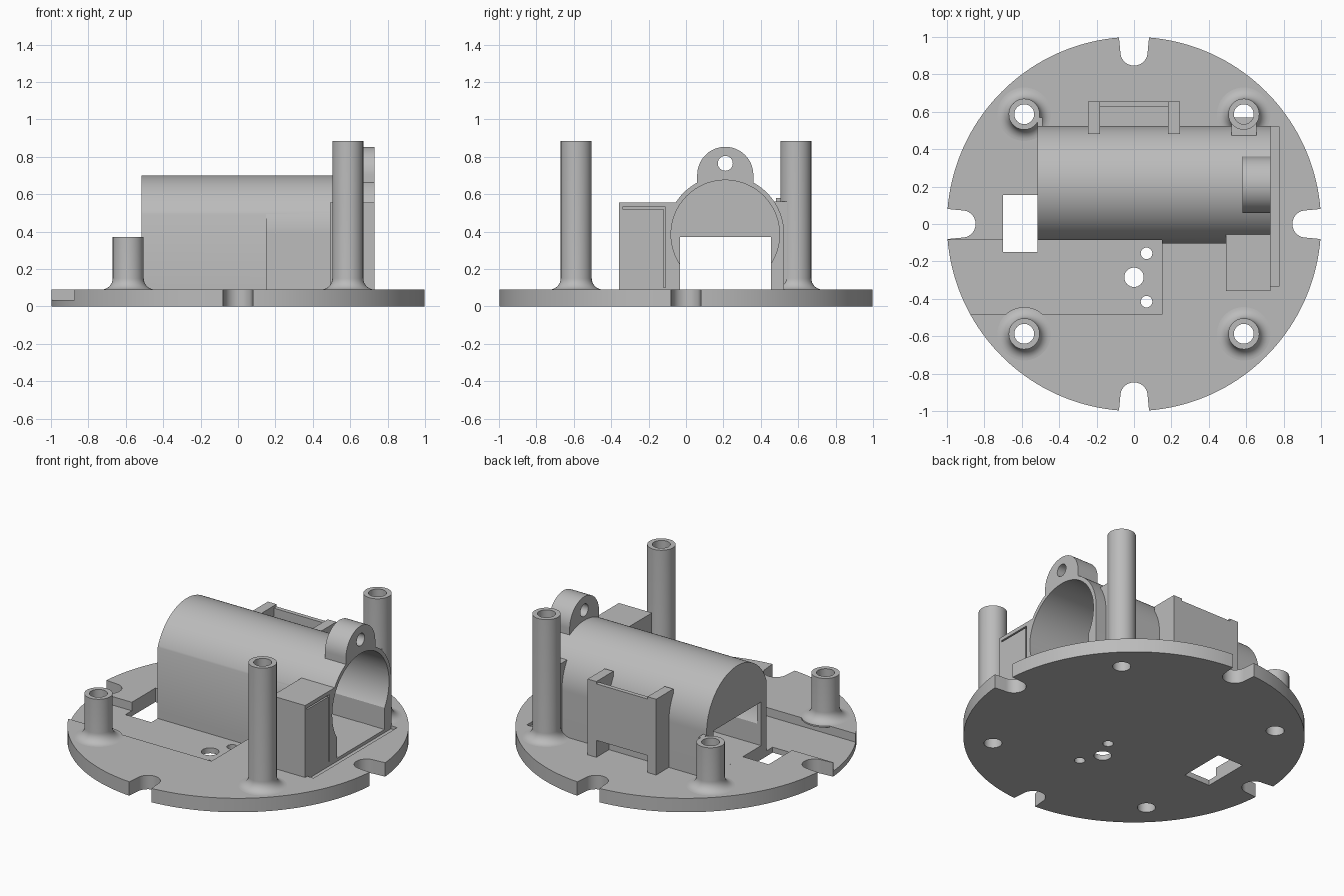
import bpy, bmesh, math
from mathutils import Matrix, Vector

if "Cube" in bpy.data.objects:
    bpy.data.objects.remove(bpy.data.objects["Cube"], do_unlink=True)

grey = bpy.data.materials.new("plain grey")
grey.use_nodes = True
COLOUR = (0.5, 0.5, 0.5, 1)
grey.diffuse_color = COLOUR
grey.node_tree.nodes["Principled BSDF"].inputs["Base Color"].default_value = COLOUR

AXIS_Y, AXIS_Z = 0.21, 0.385      # barrel axis
TOP = 0.09                        # top of the base plate
POST = 0.587                      # post offset from centre
X_BACK, X_OPEN = -0.515, 0.73     # ends of the barrel


def make(name, bm):
    bmesh.ops.recalc_face_normals(bm, faces=bm.faces)
    mesh = bpy.data.meshes.new(name)
    bm.to_mesh(mesh)
    bm.free()
    mesh.materials.append(grey)
    ob = bpy.data.objects.new(name, mesh)
    bpy.context.collection.objects.link(ob)
    return ob


def box(name, x, y, z):
    bm = bmesh.new()
    size = Matrix.Diagonal((x[1] - x[0], y[1] - y[0], z[1] - z[0], 1))
    middle = Vector((sum(x) / 2, sum(y) / 2, sum(z) / 2))
    bmesh.ops.create_cube(bm, size=1, matrix=Matrix.Translation(middle) @ size)
    return make(name, bm)


def prism(name, outline, a, b, axis="Z"):
    """Extrude an (x, y) outline along z, or a (y, z) outline along x."""
    place = (lambda p, t: (p[0], p[1], t)) if axis == "Z" else (lambda p, t: (t, p[0], p[1]))
    bm = bmesh.new()
    face = bm.faces.new([bm.verts.new(place(p, a)) for p in outline])
    new = bmesh.ops.extrude_face_region(bm, geom=[face])["geom"]
    step = Vector(place((0, 0), b - a))
    bmesh.ops.translate(bm, verts=[v for v in new if isinstance(v, bmesh.types.BMVert)], vec=step)
    return make(name, bm)


def arc(cx, cy, r, start=0, end=360, n=64):
    full = end - start == 360
    angles = [math.radians(start + (end - start) * i / n) for i in range(n if full else n + 1)]
    return [(cx + r * math.cos(t), cy + r * math.sin(t)) for t in angles]


def lathe(name, profile, x, y, n=48):
    """Spin a closed (radius, z) profile about a vertical line."""
    bm = bmesh.new()
    rings = []
    for i in range(n):
        c, s = math.cos(2 * math.pi * i / n), math.sin(2 * math.pi * i / n)
        rings.append([bm.verts.new((x + r * c, y + r * s, z)) for r, z in profile])
    for i in range(n):
        p, q = rings[i], rings[(i + 1) % n]
        for j in range(len(profile)):
            k = (j + 1) % len(profile)
            bm.faces.new((p[j], q[j], q[k], p[k]))
    return make(name, bm)


def cut(ob, cutters):
    for c in cutters:
        m = ob.modifiers.new("cut", "BOOLEAN")
        m.operation, m.solver, m.object = "DIFFERENCE", "EXACT", c
    bpy.context.view_layer.update()
    graph = bpy.context.evaluated_depsgraph_get()
    mesh = bpy.data.meshes.new_from_object(ob.evaluated_get(graph))
    ob.modifiers.clear()
    ob.data = mesh


# Base plate with edge notches, recess, window and holes
base = prism("base_plate", arc(0, 0, 1, n=160), 0, TOP)
tools = []
for i in range(4):
    slot = arc(0.92, 0, 0.073, 90, 270, 24) + [(1.1, -0.09), (1.1, 0.09)]
    turn = Matrix.Rotation(i * math.pi / 2, 2)
    tools.append(prism("notch_cutter", [turn @ Vector(p) for p in slot], -0.1, 0.2))
tools.append(box("recess_cutter", (-1.2, 0.15), (-0.485, -0.085), (0.035, 0.3)))
tools.append(box("window_cutter", (-0.7, X_BACK), (-0.15, 0.155), (-0.1, 0.3)))
tools.append(box("groove_cutter", (X_OPEN, 0.775), (-0.335, 0.52), (0.07, 0.3)))
for x, y, r in ((0, -0.285, 0.052), (0.067, -0.157, 0.031), (0.067, -0.415, 0.031)):
    tools.append(prism("hole_cutter", arc(x, y, r, n=32), -0.1, 0.2))
for x in (-POST, POST):
    for y in (-POST, POST):
        tools.append(prism("post_hole_cutter", arc(x, y, 0.053, n=48), -0.1, 0.2))
cut(base, tools)

# Hollow posts with flared feet
parts = [base]
for side, x, height in (("right", -POST, 0.37), ("left", POST, 0.885)):
    for end, y in (("front", -POST), ("back", POST)):
        flare = arc(0.143, 0.15, 0.06, 270, 180, 8)
        profile = [(0.053, 0.08), (0.143, 0.08)] + flare + [(0.083, height), (0.053, height)]
        parts.append(lathe(f"{end}_{side}_post", profile, x, y))

# Barrel interior: round bore plus a rectangular channel through the end wall
bore = prism("bore_cutter", arc(AXIS_Y, AXIS_Z, 0.29, n=96), X_BACK + 0.03, 0.9, "X")
channel = box("channel_cutter", (-0.6, 0.9), (-0.032, 0.455), (0.0901, 0.372))
flat = box("flat_cutter", (-0.6, 0.15), (-0.3, -0.085), (0, 0.6))

# Barrel housing with straight sides
R = 0.315
outline = arc(AXIS_Y, AXIS_Z, R, 0, 180, 64) + [(AXIS_Y - R, 0.08), (AXIS_Y + R, 0.08)]
housing = prism("barrel_housing", outline, X_BACK, X_OPEN, "X")
cut(housing, [bore, channel, flat])

# Ear with a screw hole over the open end
outline = arc(AXIS_Y, 0.703, 0.15, 0, 180, 40) + [(AXIS_Y - 0.15, 0.6), (AXIS_Y + 0.15, 0.6)]
ear = prism("screw_ear", outline, 0.58, X_OPEN, "X")
screw = prism("screw_cutter", arc(AXIS_Y, 0.765, 0.04, n=32), 0.5, 0.8, "X")
cut(ear, [bore, screw])

# Side box with a slit under its lid
side_box = box("side_box", (0.493, X_OPEN), (-0.357, -0.02), (0.08, 0.555))
slit = box("slit_cutter", (0.7, 0.8), (-0.34, -0.11), (0.521, 0.531))
seam = box("seam_cutter", (0.7, 0.8), (-0.12, -0.11), (0.1, 0.531))
cut(side_box, [bore, channel, slit, seam])

# Webs blending the tall and short back posts into the barrel
web = box("post_web", (0.52, 0.655), (0.4, 0.57), (0.08, 0.56))
cut(web, [bore, channel])
short_web = box("short_post_web", (X_BACK, -0.49), (0.48, 0.57), (0.08, 0.37))
cut(short_web, [bore, channel])

# Back bracket: two legs and a raised plate
bracket = [box("bracket_plate", (-0.19, 0.19), (0.627, 0.655), (0.2, 0.565))]
for name, s in (("right", -1), ("left", 1)):
    leg = box(f"bracket_{name}_leg", sorted((s * 0.183, s * 0.245)), (0.48, 0.655), (0.08, 0.58))
    cut(leg, [bore])
    bracket.append(leg)

# Remove the cutters and smooth the curved walls
for ob in [o for o in bpy.data.objects if "_cutter" in o.name]:
    bpy.data.objects.remove(ob, do_unlink=True)
parts += [housing, ear, side_box, web, short_web] + bracket
bpy.ops.object.select_all(action="DESELECT")
for ob in parts:
    ob.select_set(True)
bpy.context.view_layer.objects.active = base
bpy.ops.object.shade_smooth_by_angle(angle=math.radians(30))
